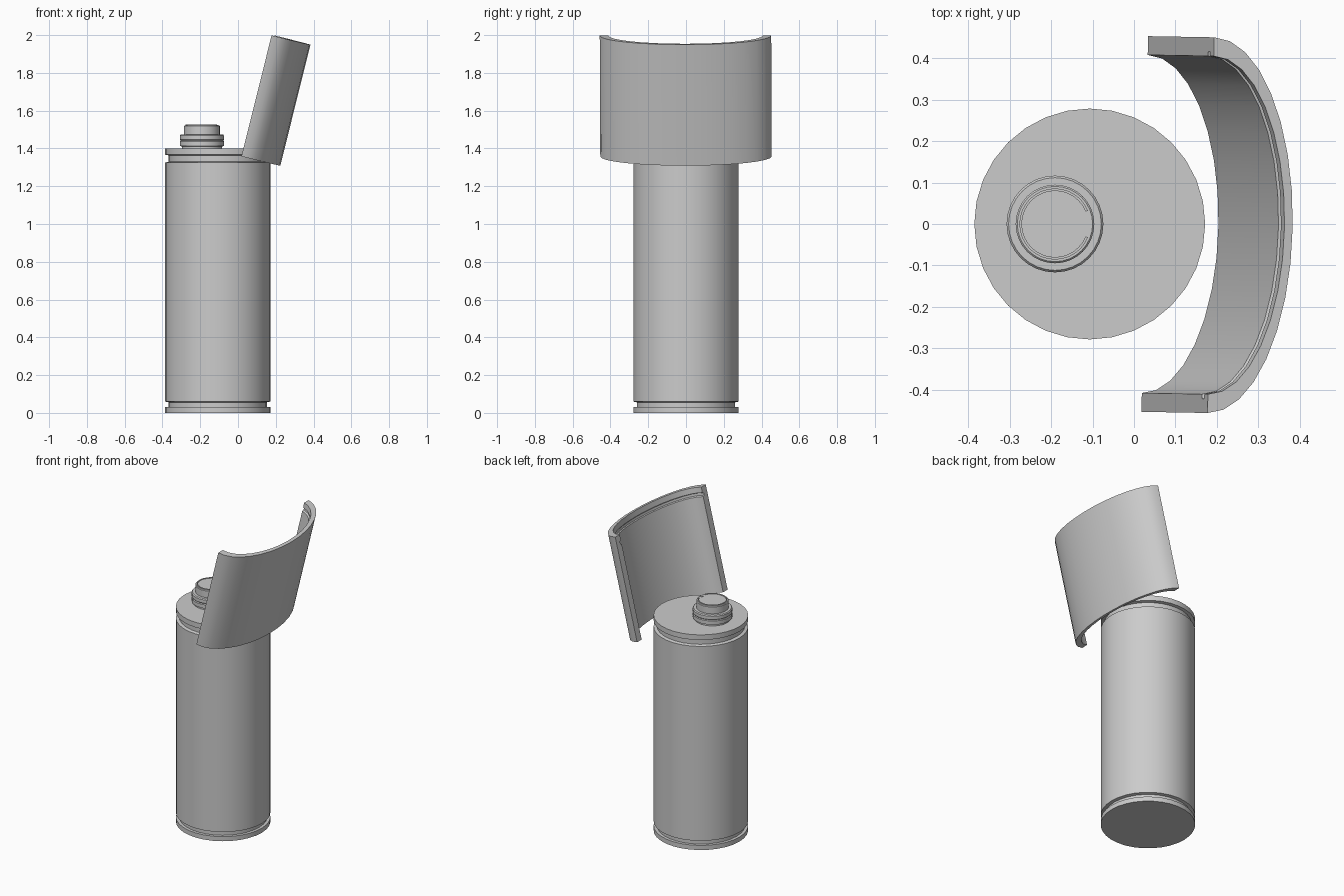
import bpy, bmesh
from math import sin, cos, pi, radians
from mathutils import Matrix

if "Cube" in bpy.data.objects:
    bpy.data.objects.remove(bpy.data.objects["Cube"])


def finish(name, bm, angle=25):
    bmesh.ops.remove_doubles(bm, verts=bm.verts, dist=1e-6)
    bmesh.ops.recalc_face_normals(bm, faces=bm.faces)
    me = bpy.data.meshes.new(name)
    bm.to_mesh(me)
    bm.free()
    ob = bpy.data.objects.new(name, me)
    bpy.context.collection.objects.link(ob)
    bpy.ops.object.select_all(action='DESELECT')
    ob.select_set(True)
    bpy.context.view_layer.objects.active = ob
    bpy.ops.object.shade_smooth_by_angle(angle=radians(angle))
    return ob


def lathe(name, profile, centre, n=32):
    """Solid of revolution from (radius, z) points, with flat end discs."""
    bm = bmesh.new()
    rings = [[bm.verts.new((centre + r * cos(2 * pi * i / n), r * sin(2 * pi * i / n), z))
              for i in range(n)] for r, z in profile]
    for a, b in zip(rings, rings[1:]):
        for i in range(n):
            j = (i + 1) % n
            bm.faces.new((a[i], a[j], b[j], b[i]))
    bm.faces.new(rings[0])
    bm.faces.new(rings[-1])
    return finish(name, bm)


def arc_sweep(name, section, a0, a1, n, rx, ry, matrix):
    """Closed (scale, z) section swept along an elliptical arc, ends capped."""
    bm = bmesh.new()
    rings = []
    for i in range(n + 1):
        t = a0 + (a1 - a0) * i / n
        rings.append([bm.verts.new((rx * s * cos(t), ry * s * sin(t), z)) for s, z in section])
    k = len(section)
    for a, b in zip(rings, rings[1:]):
        for i in range(k):
            j = (i + 1) % k
            bm.faces.new((a[i], a[j], b[j], b[i]))
    bm.faces.new(rings[0])
    bm.faces.new(rings[-1])
    bm.transform(matrix)
    return finish(name, bm)


# Canister body with a groove near each end
lathe("canister_body", [(.279, 0), (.279, .03), (.26, .03), (.26, .056), (.279, .06),
                        (.279, 1.325), (.26, 1.33), (.26, 1.363), (.279, 1.367),
                        (.279, 1.40)], -.107)

# Off-centre stepped neck
NX = -.191
lathe("neck", [(.106, 1.395), (.106, 1.41), (.117, 1.413), (.117, 1.437), (.113, 1.442),
               (.117, 1.447), (.117, 1.468), (.112, 1.474), (.095, 1.474),
               (.095, 1.518), (.091, 1.522)], NX)

# Open ring on top of the neck, with a small tab in its gap
arc_sweep("neck_ring", [(.080, 1.515), (.086, 1.515), (.086, 1.526), (.080, 1.526)],
          radians(22), radians(338), 28, 1, 1, Matrix.Translation((NX, 0, 0)))
bm = bmesh.new()
bmesh.ops.create_cube(bm, size=1, matrix=Matrix.Translation((NX + .08, 0, 1.518))
                      @ Matrix.Diagonal((.018, .012, .014, 1)))
finish("neck_tab", bm)

# Leaning half-oval shell with a shallow groove inside the upper edge
H = .66
tilt = (Matrix.Translation((.026, 0, 1.358)) @ Matrix.Rotation(radians(-1), 4, 'Z')
        @ Matrix.Rotation(radians(14), 4, 'Y'))
section = [(1, 0), (1, H), (.9, H), (.9, H - .035), (.925, H - .04),
           (.925, H - .055), (.9, H - .06), (.9, 0)]
arc_sweep("curved_shell", section, -pi / 2, pi / 2, 16, .204, .454, tilt)

# Centre the whole model on x
for ob in bpy.context.collection.objects:
    ob.data.update()
